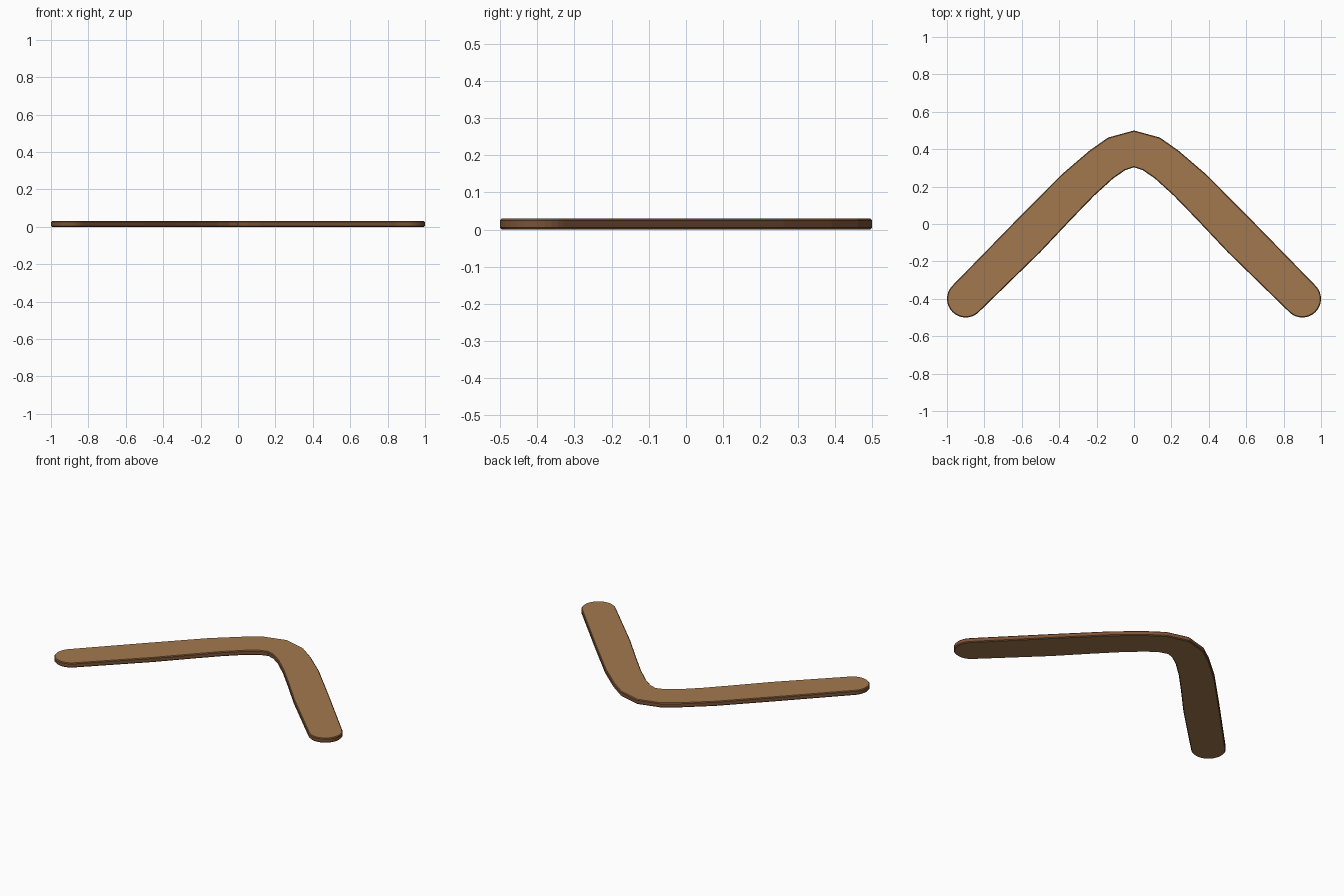
import bpy, bmesh, math

if "Cube" in bpy.data.objects:
    bpy.data.objects.remove(bpy.data.objects["Cube"])

def material(name, colour):
    m = bpy.data.materials.new(name)
    m.diffuse_color = (*colour, 1)
    m.use_nodes = True
    m.node_tree.nodes["Principled BSDF"].inputs["Base Color"].default_value = m.diffuse_color
    return m

# Right half of the outline: outer edge, round tip, inner edge
outer = [(0.139, 0.462), (0.24, 0.391), (0.39, 0.262), (0.63, 0.02)]
inner = [(0.5, -0.15), (0.335, 0.025), (0.214, 0.15), (0.112, 0.243), (0.048, 0.287)]
tip = []
for i in range(17):
    a = math.radians(45 - 180 * i / 16)
    tip.append((0.9 + 0.1 * math.cos(a), -0.4 + 0.1 * math.sin(a)))
half = outer + tip + inner
outline = [(0, 0.5)] + half + [(0, 0.303)] + [(-x, y) for x, y in reversed(half)]

# Flat blade with chamfered rim
T, C = 0.03, 0.005
bm = bmesh.new()
n = len(outline)

def inset(d):
    pts = []
    for i in range(n):
        (x0, y0), (x, y), (x1, y1) = outline[i - 1], outline[i], outline[(i + 1) % n]
        tx, ty = x1 - x0, y1 - y0
        l = math.hypot(tx, ty)
        pts.append((x + ty / l * d, y - tx / l * d))
    return pts

rings = [[bm.verts.new((x, y, z)) for x, y in inset(d)]
         for d, z in ((C, 0), (0, C), (0, T - C), (C, T))]
for lo, hi in zip(rings, rings[1:]):
    for i in range(n):
        j = (i + 1) % n
        bm.faces.new((lo[i], lo[j], hi[j], hi[i])).material_index = 1
bm.faces.new(rings[0])
bm.faces.new(rings[-1])
bmesh.ops.recalc_face_normals(bm, faces=bm.faces)
mesh = bpy.data.meshes.new("boomerang_blade")
bm.to_mesh(mesh)
bm.free()
mesh.materials.append(material("wood", (0.36, 0.19, 0.075)))
mesh.materials.append(material("dark_wood_rim", (0.20, 0.085, 0.035)))
blade = bpy.data.objects.new("boomerang_blade", mesh)
bpy.context.collection.objects.link(blade)
